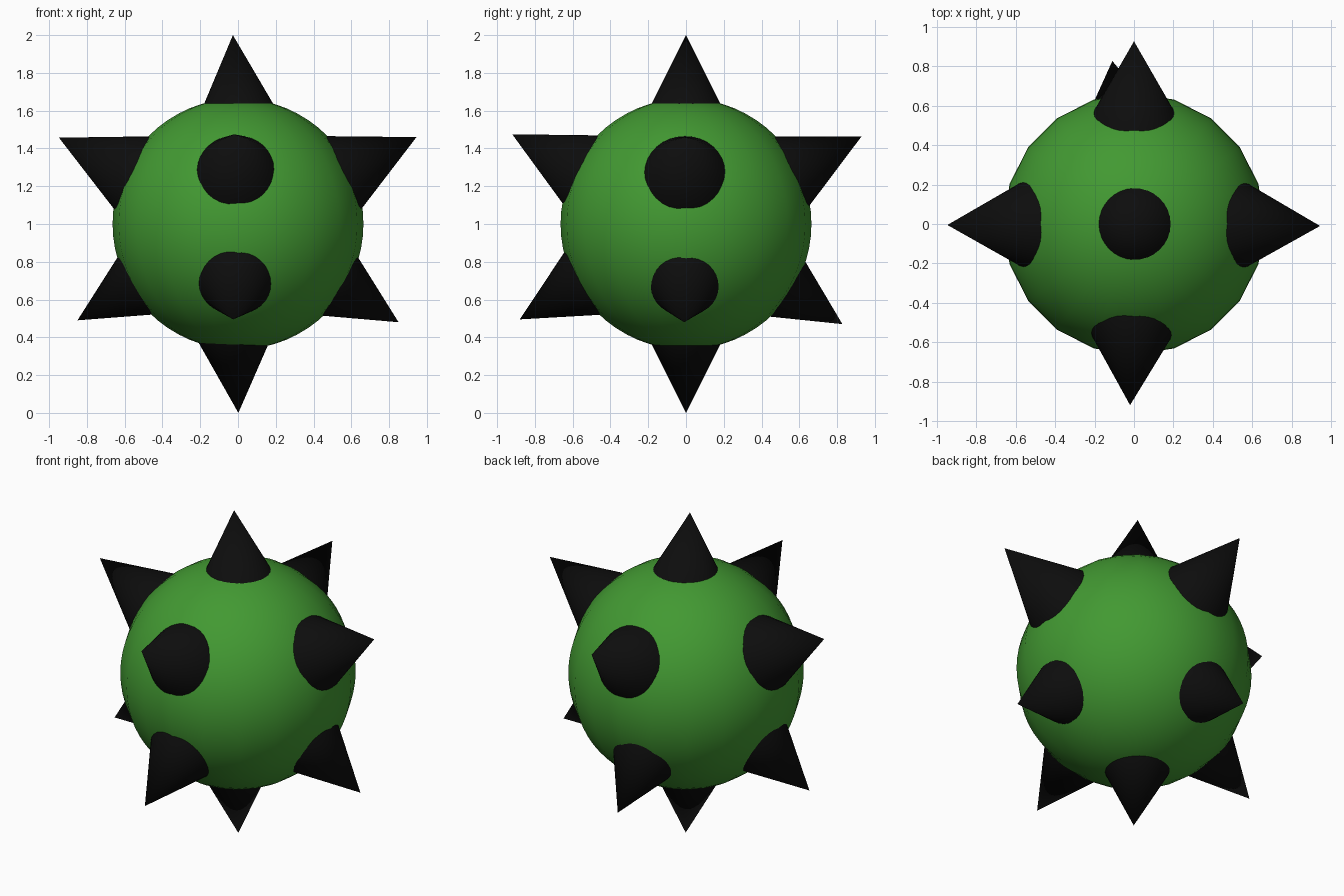
import bpy, math
from mathutils import Vector

if "Cube" in bpy.data.objects:
    bpy.data.objects.remove(bpy.data.objects["Cube"])

CENTRE = Vector((0, 0, 1))


def material(name, rgb):
    m = bpy.data.materials.new(name)
    m.diffuse_color = (*rgb, 1)
    m.use_nodes = True
    m.node_tree.nodes["Principled BSDF"].inputs["Base Color"].default_value = m.diffuse_color
    return m


green = material("green", (0.055, 0.32, 0.032))
black = material("black", (0.004, 0.004, 0.004))


def finish(name, mat, angle):
    ob = bpy.context.object
    ob.name = name
    ob.data.materials.append(mat)
    bpy.ops.object.shade_smooth_by_angle(angle=math.radians(angle))
    return ob


def spike(name, tip, root=CENTRE, height=0.46):
    """Cone half as wide as tall, tip at `tip`, its axis running through `root`."""
    tip = Vector(tip)
    axis = (tip - Vector(root)).normalized()
    bpy.ops.mesh.primitive_cone_add(
        vertices=32, radius1=height / 2, radius2=0, depth=height,
        location=tip - axis * height / 2,
        rotation=axis.to_track_quat('Z', 'Y').to_euler())
    finish(name, black, 40)


# Round body
bpy.ops.mesh.primitive_uv_sphere_add(segments=20, ring_count=32, radius=0.664, location=CENTRE)
finish("body", green, 60)

# Top and bottom spikes, tilted slightly
spike("top_spike", (-0.027, 0, 2.0), (0.04, 0, 1))
spike("bottom_spike", (0.002, 0, 0.0), (-0.05, 0, 1))

# Upper ring of spikes
spike("upper_right_spike", (0.945, -0.01, 1.46))
spike("upper_left_spike", (-0.948, -0.005, 1.457))
spike("upper_back_spike", (0.0, 0.928, 1.462))
spike("upper_front_spike", (-0.02, -0.92, 1.475))

# Lower ring of spikes
spike("lower_right_spike", (0.85, -0.01, 0.48))
spike("lower_left_spike", (-0.85, 0.0, 0.49))
spike("lower_back_spike", (-0.11, 0.828, 0.47))
spike("lower_front_spike", (-0.025, -0.88, 0.495))
